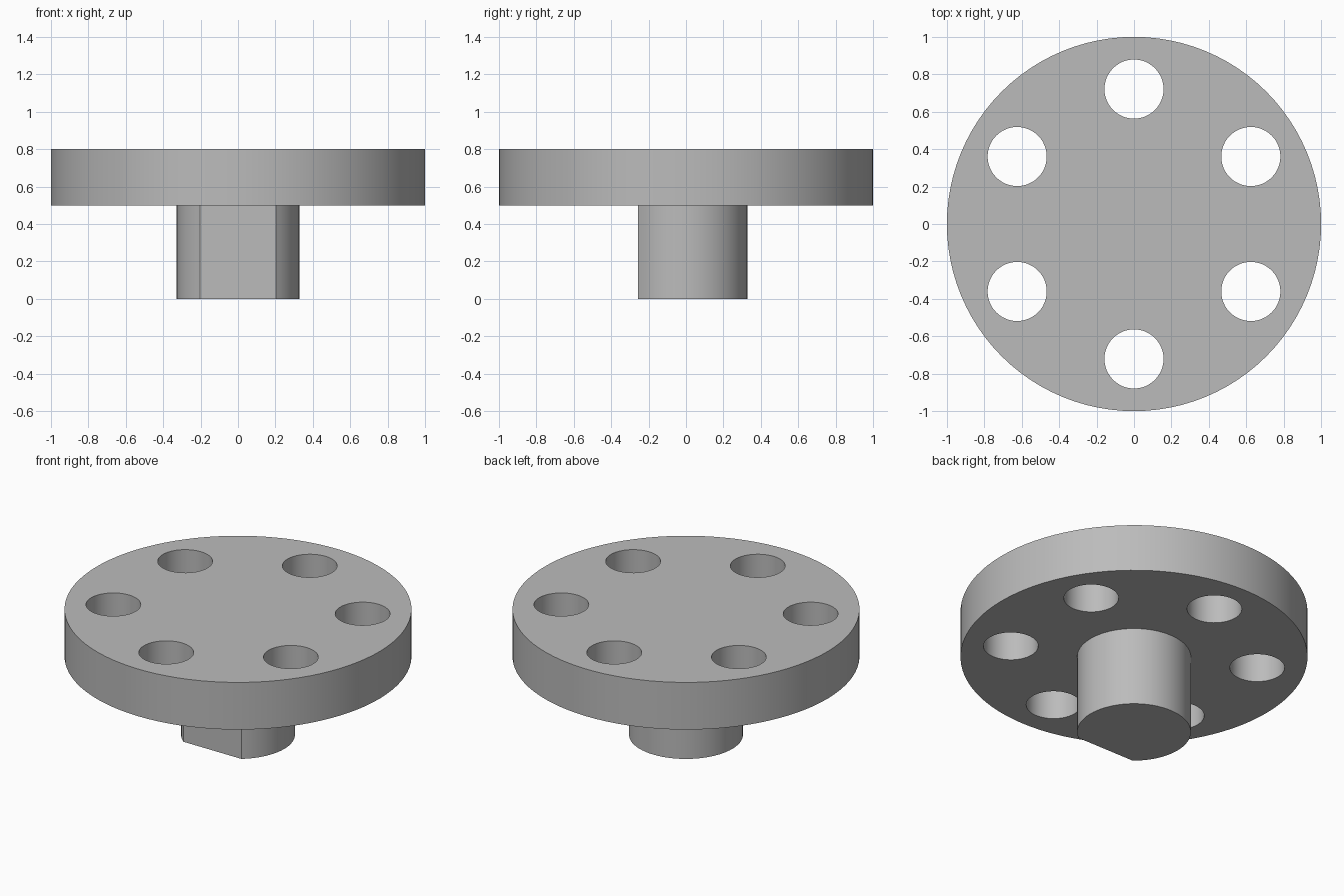
import bpy
import math

cube = bpy.data.objects.get("Cube")
if cube:
    bpy.data.objects.remove(cube, do_unlink=True)

grey = bpy.data.materials.new("plain grey")
grey.use_nodes = True
COLOUR = (0.5, 0.5, 0.5, 1)
grey.diffuse_color = COLOUR
grey.node_tree.nodes["Principled BSDF"].inputs["Base Color"].default_value = COLOUR

DISC_BOTTOM, DISC_TOP = 0.5, 0.8
SHAFT_RADIUS, FLAT_Y = 0.328, -0.257
HOLE_RADIUS, HOLE_CIRCLE = 0.158, 0.721


def prism(name, outline, bottom, top):
    """Solid made by raising a closed outline from bottom to top."""
    n = len(outline)
    verts = [(x, y, z) for z in (bottom, top) for x, y in outline]
    faces = [tuple(reversed(range(n))), tuple(range(n, 2 * n))]
    faces += [(i, (i + 1) % n, n + (i + 1) % n, n + i) for i in range(n)]
    mesh = bpy.data.meshes.new(name)
    mesh.from_pydata(verts, [], faces)
    mesh.materials.append(grey)
    obj = bpy.data.objects.new(name, mesh)
    bpy.context.collection.objects.link(obj)
    return obj


def arc(radius, start, sweep, steps, cx=0, cy=0):
    angles = [start + sweep * i / steps for i in range(steps)]
    return [(cx + radius * math.cos(a), cy + radius * math.sin(a)) for a in angles]


def smooth(obj):
    bpy.ops.object.select_all(action="DESELECT")
    obj.select_set(True)
    bpy.context.view_layer.objects.active = obj
    bpy.ops.object.shade_smooth_by_angle(angle=math.radians(30))


# Flange disc
disc = prism("flange_disc", arc(1, 0, math.tau, 96), DISC_BOTTOM, DISC_TOP)

# Six bolt holes cut right through the disc
for i in range(6):
    a = math.radians(30 + 60 * i)
    outline = arc(HOLE_RADIUS, 0, math.tau, 48,
                  HOLE_CIRCLE * math.cos(a), HOLE_CIRCLE * math.sin(a))
    cutter = prism("hole_cutter", outline, DISC_BOTTOM - 0.1, DISC_TOP + 0.1)
    cut = disc.modifiers.new("bolt_hole", "BOOLEAN")
    cut.operation = "DIFFERENCE"
    cut.solver = "EXACT"
    cut.object = cutter
    bpy.ops.object.select_all(action="DESELECT")
    bpy.context.view_layer.objects.active = disc
    disc.select_set(True)
    bpy.ops.object.modifier_apply(modifier=cut.name)
    bpy.data.objects.remove(cutter, do_unlink=True)
smooth(disc)

# Shaft with one flat side facing the front
start = math.asin(FLAT_Y / SHAFT_RADIUS)
sweep = math.pi - 2 * start
outline = arc(SHAFT_RADIUS, start, sweep, 56)
outline.append((-outline[0][0], FLAT_Y))
shaft = prism("flat_sided_shaft", outline, 0, DISC_BOTTOM)
smooth(shaft)
